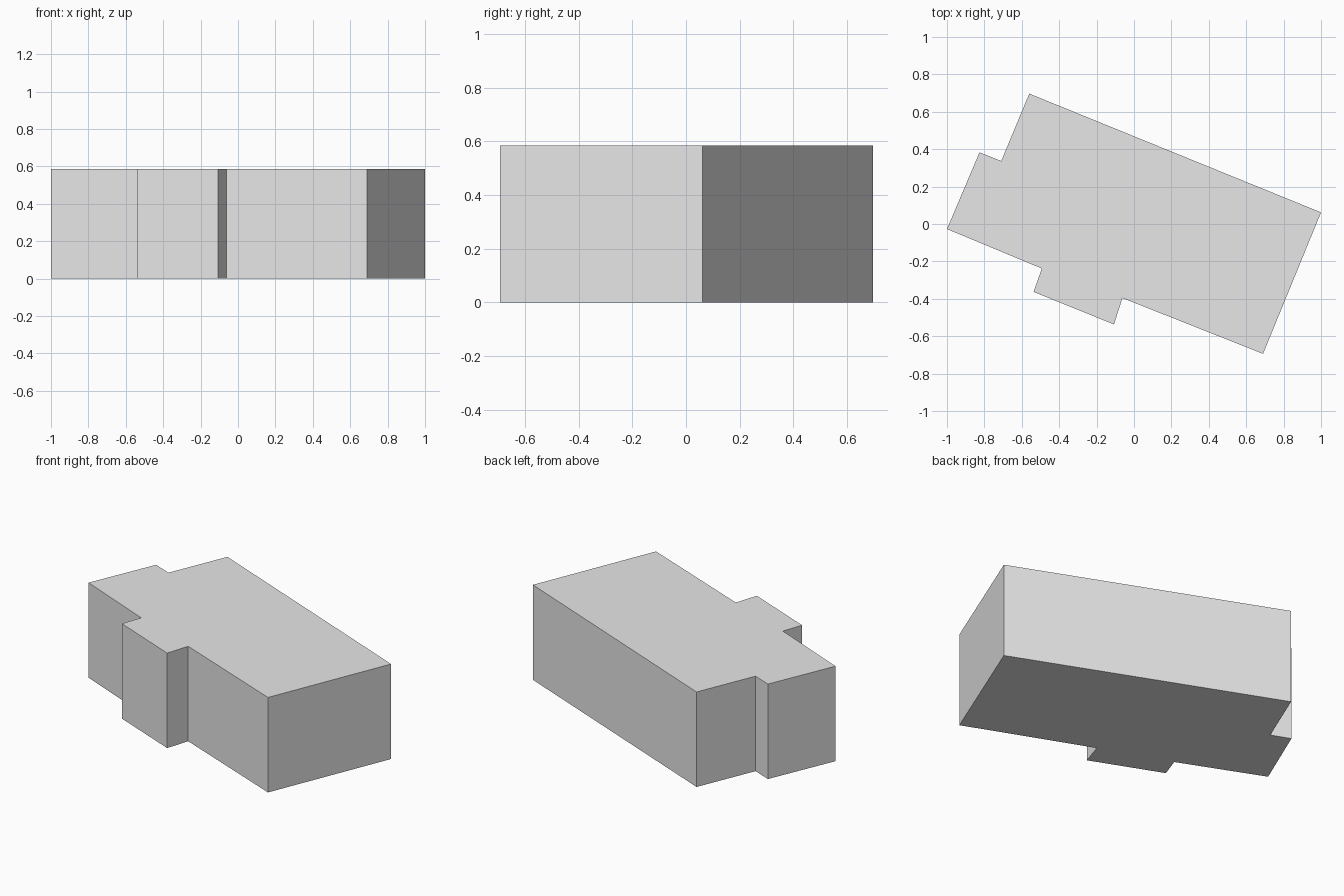
import bpy
import bmesh

cube = bpy.data.objects.get("Cube")
if cube:
    bpy.data.objects.remove(cube, do_unlink=True)

HEIGHT = 0.585

# Plain wall colour
wall = bpy.data.materials.new("light_grey")
wall.use_nodes = True
colour = (0.8, 0.8, 0.8, 1)
wall.diffuse_color = colour
wall.node_tree.nodes["Principled BSDF"].inputs["Base Color"].default_value = colour

# Footprint, counter-clockwise from the left corner
footprint = [
    (-1.0, -0.027), (-0.493, -0.238),
    (-0.537, -0.363), (-0.107, -0.537),   # front bay
    (-0.062, -0.396), (0.69, -0.694),
    (1.0, 0.062), (-0.56, 0.697),         # long rear wall
    (-0.71, 0.337), (-0.826, 0.383),      # side step
]

# Building block: footprint raised to the flat roof
bm = bmesh.new()
base = bm.faces.new([bm.verts.new((x, y, 0)) for x, y in footprint])
raised = bmesh.ops.extrude_face_region(bm, geom=[base], use_keep_orig=True)
top = [v for v in raised["geom"] if isinstance(v, bmesh.types.BMVert)]
bmesh.ops.translate(bm, verts=top, vec=(0, 0, HEIGHT))
bmesh.ops.recalc_face_normals(bm, faces=bm.faces)

mesh = bpy.data.meshes.new("building_block")
bm.to_mesh(mesh)
bm.free()
mesh.materials.append(wall)
block = bpy.data.objects.new("building_block", mesh)
bpy.context.collection.objects.link(block)
